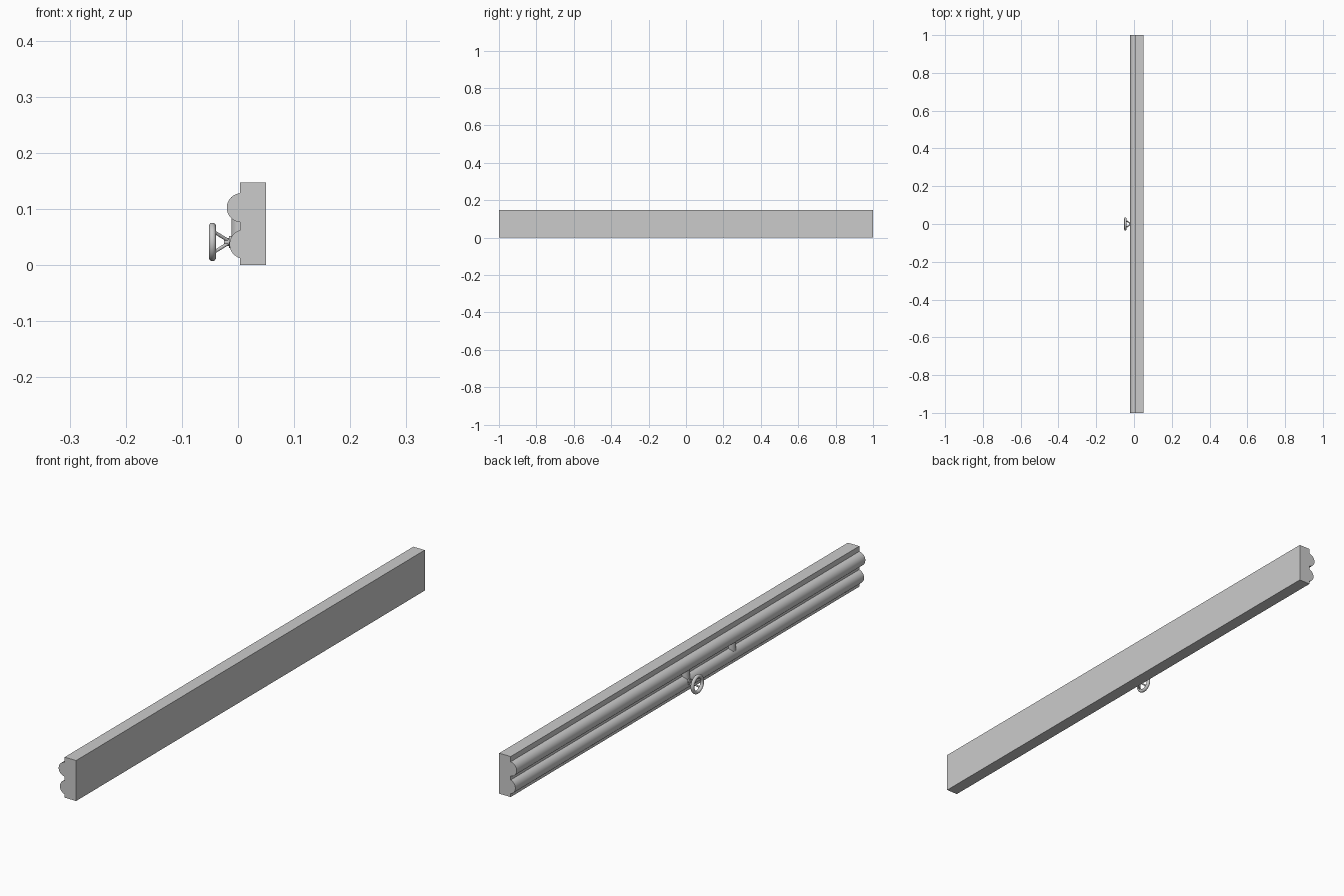
import bpy
import math
from mathutils import Vector

cube = bpy.data.objects.get("Cube")
if cube:
    bpy.data.objects.remove(cube, do_unlink=True)

grey = bpy.data.materials.new("plain grey")
grey.use_nodes = True
colour = (0.6, 0.6, 0.6, 1)
grey.diffuse_color = colour
grey.node_tree.nodes["Principled BSDF"].inputs["Base Color"].default_value = colour


def finish(name, smooth=True):
    ob = bpy.context.object
    ob.name = name
    ob.data.materials.append(grey)
    if smooth:
        bpy.ops.object.shade_smooth_by_angle(angle=math.radians(40))
    return ob


def rod(name, start, end, radius, sides=32):
    a, b = Vector(start), Vector(end)
    bpy.ops.mesh.primitive_cylinder_add(
        vertices=sides, radius=radius, depth=(b - a).length, location=(a + b) / 2,
        rotation=(b - a).to_track_quat("Z", "Y").to_euler())
    return finish(name)


# Long backing wall
bpy.ops.mesh.primitive_cube_add(size=1, location=(0.027, 0, 0.0735))
bpy.context.object.scale = (0.046, 2, 0.147)
finish("wall", smooth=False)

# Two long pipes half sunk in the wall
rod("upper_pipe", (0.006, -1, 0.102), (0.006, 1, 0.102), 0.026, 48)
rod("lower_pipe", (0.011, -1, 0.037), (0.011, 1, 0.037), 0.026, 48)

# Short upright pipes joining them
for name, y in (("valve_connector", 0), ("plain_connector", -0.265)):
    rod(name, (0.004, y, 0.037), (0.004, y, 0.102), 0.016)

# Valve handwheel: rim, hub and slanted spokes
wheel_x, wheel_z, rim = -0.0455, 0.041, 0.028
bpy.ops.mesh.primitive_torus_add(
    location=(wheel_x, 0, wheel_z), rotation=(0, math.pi / 2, 0),
    major_radius=rim, minor_radius=0.0063, major_segments=40, minor_segments=16)
finish("wheel_rim")
rod("wheel_hub", (-0.025, 0, wheel_z), (0, 0, wheel_z), 0.007)
rod("wheel_collar", (-0.016, 0, wheel_z), (0, 0, wheel_z), 0.011)
for i in range(4):
    angle = math.pi / 4 + i * math.pi / 2
    c, s = math.cos(angle), math.sin(angle)
    rod(f"wheel_spoke_{i + 1}", (-0.018, 0.004 * c, wheel_z + 0.004 * s),
        (wheel_x, rim * c, wheel_z + rim * s), 0.003, 12)
